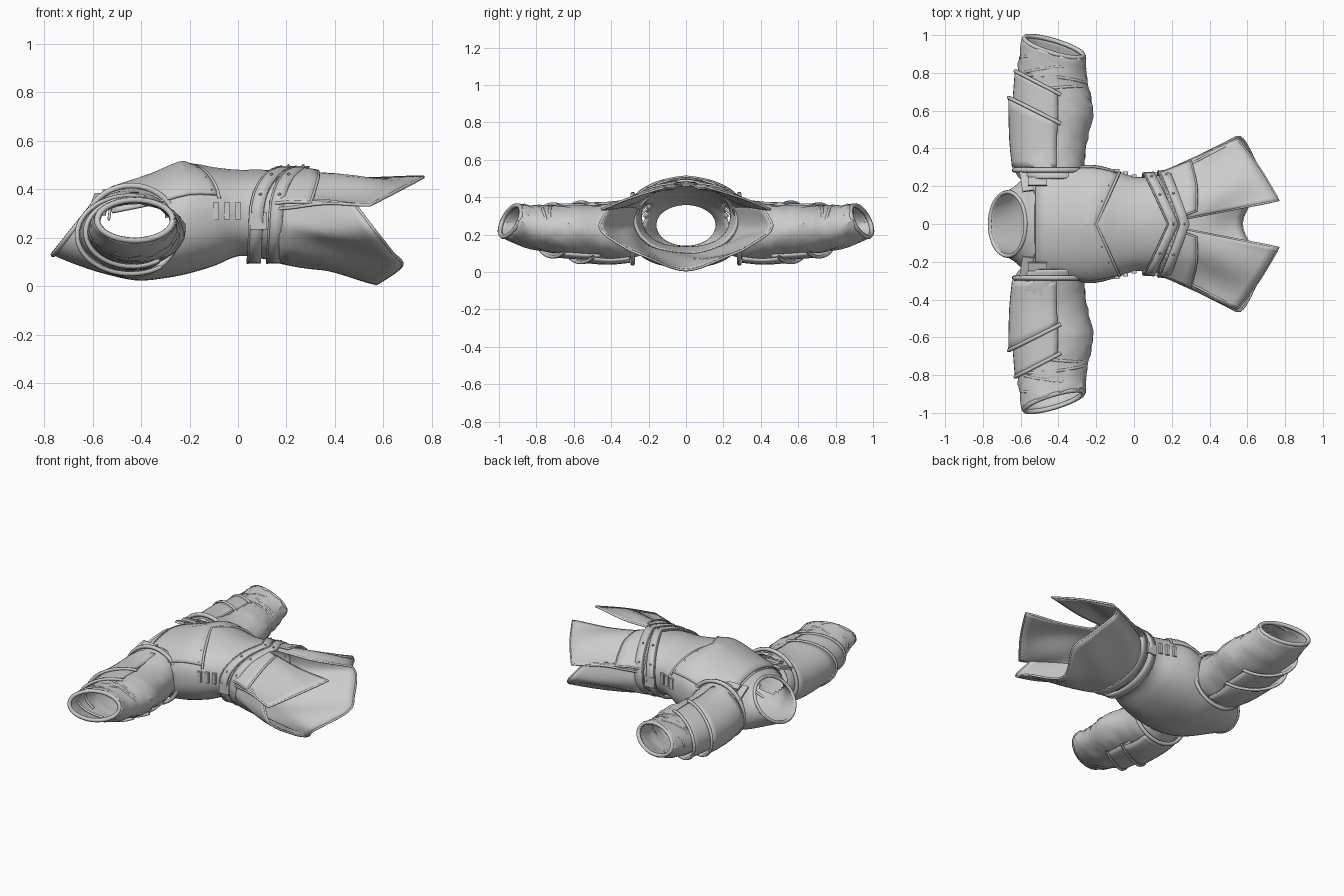
import bpy, math, random
from mathutils import Vector

random.seed(4)
if "Cube" in bpy.data.objects:
    bpy.data.objects.remove(bpy.data.objects["Cube"])

grey = bpy.data.materials.new("armour_grey")
grey.use_nodes = True
grey.diffuse_color = (0.6, 0.6, 0.6, 1)
grey.node_tree.nodes["Principled BSDF"].inputs["Base Color"].default_value = (0.6, 0.6, 0.6, 1)


def finish(ob, thick=0.0, mirror=False, angle=35):
    ob.data.materials.append(grey)
    if thick:
        ob.modifiers.new("thickness", "SOLIDIFY").thickness = thick
        ob.modifiers["thickness"].offset = 0
    if mirror:
        m = ob.modifiers.new("mirror", "MIRROR")
        m.use_axis = (False, True, False)
    if ob.type == "MESH":
        bpy.ops.object.select_all(action="DESELECT")
        ob.select_set(True)
        bpy.context.view_layer.objects.active = ob
        bpy.ops.object.shade_smooth_by_angle(angle=math.radians(angle))
    return ob


def mesh(name, verts, faces, **kw):
    me = bpy.data.meshes.new(name)
    me.from_pydata(verts, [], faces)
    ob = bpy.data.objects.new(name, me)
    bpy.context.collection.objects.link(ob)
    return finish(ob, **kw)


def refine(rows, steps):
    """Catmull-Rom resampling of rows of numbers."""
    out = []
    for i in range(len(rows) - 1):
        a, b, c, d = (rows[max(0, min(len(rows) - 1, i + k))] for k in (-1, 0, 1, 2))
        for s in range(steps):
            t = s / steps
            out.append([0.5 * (2 * q + (r - p) * t + (2 * p - 5 * q + 4 * r - w) * t * t
                               + (3 * q - p - 3 * r + w) * t ** 3)
                        for p, q, r, w in zip(a, b, c, d)])
    return out + [list(rows[-1])]


def ring_point(ring, ang, axis, grow=0.0):
    """ring: position, shear across, shear up, top V, u range, v range, squareness"""
    p, su, sv, vee, u0, u1, v0, v1, n = ring
    c, s = math.cos(ang), math.sin(ang)
    cu = math.copysign(abs(c) ** (2 / n), c)
    sn = math.copysign(abs(s) ** (2 / n), s)
    w = p + su * cu + sv * sn
    if sn > 0:  # pointed centre line and keel on the upper side
        w += vee * (1 - abs(cu))
        sn *= 1 - 0.3 * (n - 2) * abs(cu)
    u = (u0 + u1) / 2 + cu * ((u1 - u0) / 2 + grow)
    v = (v0 + v1) / 2 + sn * ((v1 - v0) / 2 + grow)
    return Vector((w, u, v)) if axis == "x" else Vector((u, w, v))


def shell(name, rings, axis, arc=(0, 360), segs=40, steps=3, grow=0.0,
          rough=0.0, hole=None, thick=0.012, **kw):
    """Open shell lofted through rings, over all or part of a turn."""
    rings = refine(rings, steps)
    closed = arc[1] - arc[0] == 360
    cols = segs if closed else segs + 1
    verts = []
    for r in rings:
        for j in range(cols):
            a = math.radians(arc[0] + (arc[1] - arc[0]) * j / segs)
            verts.append(ring_point(r, a, axis, grow + random.uniform(-rough, rough)))
    faces = []
    for i in range(len(rings) - 1):
        for j in range(segs):
            k = (j + 1) % cols
            f = (i * cols + j, i * cols + k, (i + 1) * cols + k, (i + 1) * cols + j)
            if not (hole and hole(sum((verts[q] for q in f), Vector()) / 4)):
                faces.append(f)
    return mesh(name, verts, faces, thick=thick, **kw)


def cord(name, pts, radius, mirror=False):
    cu = bpy.data.curves.new(name, "CURVE")
    cu.dimensions = "3D"
    cu.bevel_depth, cu.bevel_resolution = radius, 1
    sp = cu.splines.new("POLY")
    sp.points.add(len(pts) - 1)
    for q, p in zip(sp.points, pts):
        q.co = (*p, 1)
    ob = bpy.data.objects.new(name, cu)
    bpy.context.collection.objects.link(ob)
    finish(ob, mirror=mirror)


def trim(name, ring, axis, arc=(0, 360), radius=0.009, grow=0.004, mirror=False):
    pts = [ring_point(ring, math.radians(arc[0] + (arc[1] - arc[0]) * j / 40), axis, grow)
           for j in range(41)]
    cord(name, pts, radius, mirror)


def block(name, loc, size, rot=(0, 0, 0)):
    bpy.ops.mesh.primitive_cube_add(size=1, location=loc, rotation=rot)
    ob = bpy.context.object
    ob.name = name
    ob.scale = size
    finish(ob)


def rivet(loc):
    bpy.ops.mesh.primitive_ico_sphere_add(subdivisions=1, radius=0.008, location=loc)
    bpy.context.object.name = "rivet"
    finish(bpy.context.object)


def body(p, hw, lo, hi, sv=0.0, vee=0.0, n=2.4):
    return (p, 0, sv, vee, -hw, hw, lo, hi, n)


def arm(p, su, sv, x0, x1, lo, hi):
    return (p, su, sv, 0, x0, x1, lo, hi, 2)


# Torso with open neck, waist and armholes
torso = [body(-.668, .165, .135, .365, .095, n=2), body(-.62, .195, .10, .37, .06, n=2.1),
         body(-.54, .265, .06, .39, .02), body(-.42, .295, .03, .43), body(-.3, .305, .04, .465),
         body(-.2, .305, .06, .50), body(-.1, .28, .09, .485), body(0, .245, .13, .475),
         body(.1, .245, .12, .475, n=2.2), body(.2, .275, .10, .465, n=2.1)]
shell("torso", torso, "x", steps=4, segs=56, hole=lambda c: abs(c.y) > .15 and
      ((c.x + .425) / .145) ** 2 + ((c.z - .25) / .115) ** 2 < 1)
trim("collar_rim", torso[0], "x", radius=.011)
trim("collar_seam", torso[2], "x", (15, 165), .006)

# Breastplate with a V-shaped lower edge
chest_end = body(-.07, .275, .08, .487, 0, -.13)
shell("breastplate", [body(-.52, .275, .055, .395), body(-.36, .3, .035, .448),
                      body(-.2, .306, .06, .498, 0, -.04), chest_end],
      "x", arc=(25, 155), grow=.012, segs=24, angle=15)
trim("breastplate_edge", chest_end, "x", (20, 160), .008, .015)
for a in range(30, 160, 20):
    rivet(ring_point((-.095,) + chest_end[1:], math.radians(a), "x", .02))

# Waist belts, pointed at the front
for name, x, vee, hw in (("waist_belt", .05, .12, .25), ("hip_belt", .13, .10, .262)):
    a, b = (body(x + d, hw + d / 8, .115, .475, .01, vee, 2.2) for d in (0, .055))
    shell(name, [a, b], "x", grow=.014, thick=.014, steps=1)
    trim(name + "_edge", a, "x", radius=.005, grow=.019)
    for ang in range(24, 170, 33):
        rivet(ring_point((x + .028,) + a[1:], math.radians(ang), "x", .022))

# Side buckles, lacing and shoulder straps
for s in (-1, 1):
    block("belt_buckle", (.085, s * .265, .27), (.07, .02, .07))
    for i in range(3):
        block("side_lace", (-.09 + i * .045, s * (.282 - i * .014), .31), (.025, .018, .07))
    block("shoulder_strap", (-.57, s * .235, .355), (.06, .13, .016), (s * -.35, 0, s * .15))
    block("shoulder_buckle", (-.51, s * .225, .385), (.1, .045, .016), (s * -.3, 0, 0))

# Sleeves: wrinkled open tubes
sleeve = [arm(.24, 0, 0, -.60, -.27, .10, .405), arm(.32, 0, 0, -.63, -.265, .07, .385),
          arm(.45, 0, 0, -.63, -.25, .08, .355), arm(.6, 0, 0, -.62, -.222, .10, .355),
          arm(.7, -.01, 0, -.61, -.24, .11, .35), arm(.82, -.03, -.01, -.605, -.255, .13, .35),
          arm(.937, -.045, -.035, -.585, -.265, .185, .36)]
shell("sleeve", sleeve, "y", segs=28, steps=4, rough=.006, mirror=True)
trim("sleeve_hem", sleeve[-1], "y", radius=.013, grow=-.004, mirror=True)
trim("armhole_rim", arm(.285, 0, 0, -.63, -.25, .05, .412), "y", radius=.013, mirror=True)
for i, y in enumerate((.70, .76, .81, .86)):
    fold = arm(y, .02 * (-1) ** i, .02, -.602, -.25, .11 + i * .015, .350)
    trim("sleeve_fold", fold, "y", (-30 + 40 * i, 150 + 40 * i), .008, 0, True)

# Layered shoulder plates wrapping the outer side of each sleeve
upper = [arm(.3, 0, 0, -.64, -.25, .055, .385), arm(.42, -.03, 0, -.655, -.24, .045, .37),
         arm(.56, -.11, 0, -.66, -.23, .055, .37)]
lower = [arm(.48, -.05, 0, -.645, -.24, .07, .362), arm(.6, -.08, 0, -.635, -.24, .075, .362),
         arm(.71, -.10, 0, -.625, -.25, .085, .36)]
for name, plate in (("upper_shoulder_plate", upper), ("lower_shoulder_plate", lower)):
    shell(name, plate, "y", arc=(80, 300), segs=24, mirror=True)
    trim(name + "_edge", plate[-1], "y", (75, 305), .010, mirror=True)


def patch(name, top, end, folds, depth, mirror=False, rows=10, steps=6):
    """Cloth flap stretched between two lines, with folds fanning out."""
    top = [Vector(p) for p in refine(top, steps)]
    end = [Vector(p) for p in refine(end, steps)]
    m = len(top)
    verts = []
    for i in range(rows + 1):
        t = i / rows
        for j in range(m):
            p = top[j].lerp(end[j], t)
            p.z += depth * math.sin(math.pi * t) * math.sin(folds * j / (m - 1) * 2 * math.pi + 3 * t)
            verts.append(p)
    faces = [(i * m + j, i * m + j + 1, (i + 1) * m + j + 1, (i + 1) * m + j)
             for i in range(rows) for j in range(m - 1)]
    mesh(name, verts, faces, thick=.012, mirror=mirror)
    edge = ([verts[i * m] for i in range(rows)] + verts[rows * m:]
            + [verts[i * m + m - 1] for i in reversed(range(rows))])
    cord(name + "_hem", edge, .007, mirror)


# Back skirt: a deep trough with a shallow V hem
half_top = [(.17, .25, .34), (.17, .272, .25), (.17, .225, .16), (.17, .12, .115)]
half_end = [(.48, .41, .34), (.56, .46, .235), (.635, .34, .14), (.675, .22, .085)]
flip = lambda pts: [(x, -y, z) for x, y, z in reversed(pts)]
patch("back_skirt", half_top + [(.17, 0, .10)] + flip(half_top),
      half_end + [(.57, 0, .01)] + flip(half_end), 4, .014)

# Front skirt flaps, left and right of a central gap
patch("front_skirt_flap", [(.17, .28, .32), (.2, .16, .435), (.25, .025, .468)],
      [(.545, .45, .335), (.66, .30, .395), (.765, .125, .45)], 1.5, .014, mirror=True)
# Short overlapping hip pieces above the flaps
patch("hip_flap", [(.13, .265, .34), (.17, .15, .455), (.22, .03, .482)],
      [(.3, .335, .345), (.33, .2, .445), (.33, .07, .475)], 1, .006, mirror=True, rows=4)
